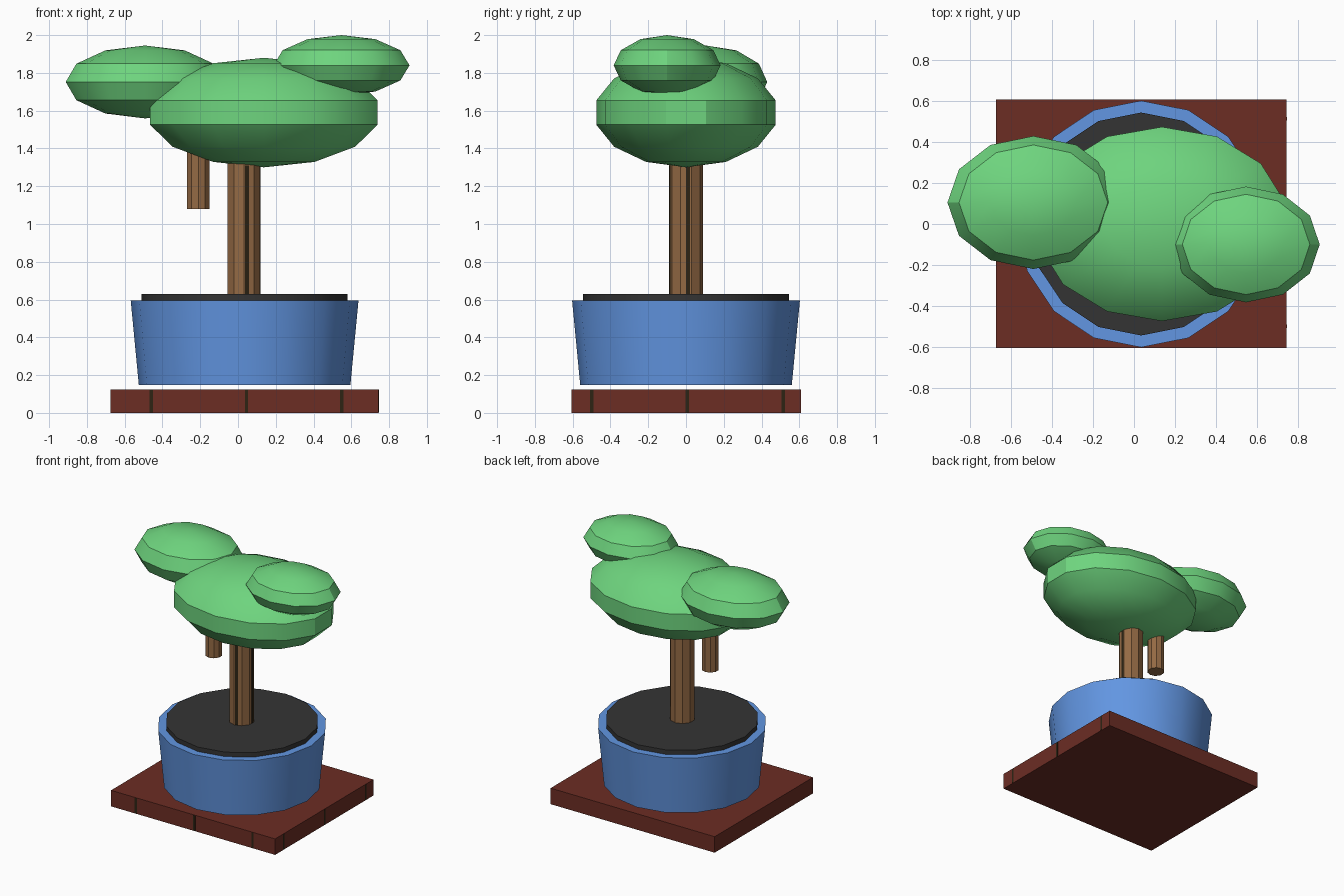
import bpy, math

if "Cube" in bpy.data.objects:
    bpy.data.objects.remove(bpy.data.objects["Cube"])


def srgb(r, g, b):
    lin = [c / 12.92 if c <= 0.04045 else ((c + 0.055) / 1.055) ** 2.4
           for c in (r / 255, g / 255, b / 255)]
    return (*lin, 1)


def mat(name, rgb):
    m = bpy.data.materials.new(name)
    m.diffuse_color = srgb(*rgb)
    m.use_nodes = True
    m.node_tree.nodes["Principled BSDF"].inputs["Base Color"].default_value = m.diffuse_color
    return m


GREEN = mat("leaf_green", (110, 212, 126))
BLUE = mat("pot_blue", (98, 150, 226))
SOIL = mat("soil_black", (52, 52, 52))
WOOD = mat("trunk_brown", (148, 106, 68))
BASE = mat("base_red_brown", (108, 45, 36))
DARK = mat("groove_dark", (45, 36, 20))


def finish(name, material, scale=None):
    o = bpy.context.object
    o.name = name
    if scale:
        o.scale = scale
    bpy.ops.object.transform_apply(location=False, rotation=True, scale=True)
    o.data.materials.append(material)
    bpy.ops.object.shade_smooth_by_angle(angle=math.radians(30))
    return o


def box(name, material, loc, size, turn=0):
    bpy.ops.mesh.primitive_cube_add(size=1, location=loc)
    bpy.context.object.rotation_euler.z = turn
    finish(name, material, size)


def post(name, material, x, r0, r1, z0, z1, sides):
    bpy.ops.mesh.primitive_cone_add(vertices=sides, radius1=r0, radius2=r1,
                                    depth=z1 - z0, location=(x, 0, (z0 + z1) / 2))
    finish(name, material)


def leaves(name, loc, radii, segs, rings):
    bpy.ops.mesh.primitive_uv_sphere_add(segments=segs, ring_count=rings,
                                         radius=1, location=loc)
    finish(name, GREEN, radii)


# Square base with thin dark joints on the front and right sides
box("base", BASE, (0.035, 0.002, 0.0625), (1.42, 1.215, 0.125))
for i, x in enumerate((-0.46, 0.045, 0.55)):
    box(f"front_joint_{i}", DARK, (x, -0.605, 0.0625), (0.018, 0.004, 0.12))
for i, y in enumerate((-0.5, 0.007, 0.515)):
    box(f"side_joint_{i}", DARK, (0.745, y, 0.0625), (0.004, 0.018, 0.12))

# Pot hovering slightly above the base, with raised soil
post("pot", BLUE, 0.035, 0.56, 0.603, 0.147, 0.595, 16)
post("soil", SOIL, 0.035, 0.545, 0.545, 0.56, 0.63, 16)

# Trunk with bark grooves, and the side branch
post("trunk", WOOD, 0.031, 0.091, 0.091, 0.6, 1.5, 10)
post("branch", WOOD, -0.21, 0.062, 0.062, 1.08, 1.65, 10)
box("front_bark_groove", DARK, (0.047, -0.084, 0.97), (0.02, 0.004, 0.68),
    math.radians(18))
box("side_bark_groove", DARK, (0.1175, 0.01, 0.97), (0.004, 0.02, 0.68))

# Foliage clumps
leaves("main_foliage", (0.137, 0, 1.59), (0.634, 0.487, 0.29), 14, 7)
leaves("left_foliage", (-0.492, 0.105, 1.752), (0.42, 0.325, 0.193), 12, 6)
leaves("right_foliage", (0.548, -0.1, 1.84), (0.36, 0.283, 0.16), 12, 6)
